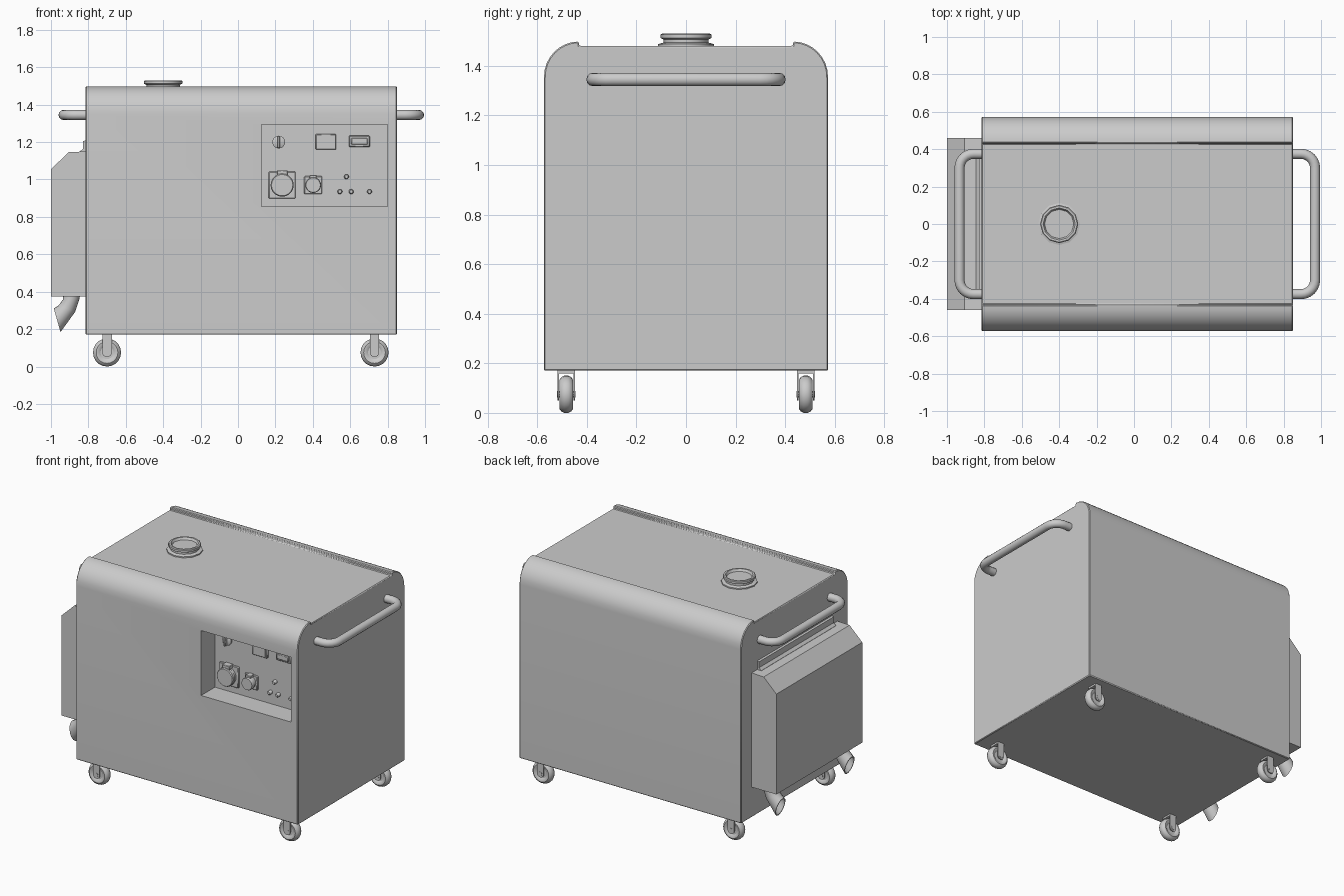
import bpy, bmesh, math
from mathutils import Vector, Matrix

if "Cube" in bpy.data.objects:
    bpy.data.objects.remove(bpy.data.objects["Cube"])


def finish(name, bm, angle=35):
    bmesh.ops.recalc_face_normals(bm, faces=bm.faces)
    me = bpy.data.meshes.new(name)
    bm.to_mesh(me)
    bm.free()
    ob = bpy.data.objects.new(name, me)
    bpy.context.collection.objects.link(ob)
    bpy.ops.object.select_all(action='DESELECT')
    bpy.context.view_layer.objects.active = ob
    ob.select_set(True)
    bpy.ops.object.shade_smooth_by_angle(angle=math.radians(angle))
    return ob


def bevel(ob, width, segments=1):
    m = ob.modifiers.new("bevel", 'BEVEL')
    m.width, m.segments, m.limit_method = width, segments, 'ANGLE'
    return ob


def box(name, x, y, z, bev=0):
    bm = bmesh.new()
    bmesh.ops.create_cube(bm, size=1)
    for v in bm.verts:
        v.co = [a + (b - a) * (c + 0.5) for (a, b), c in zip((x, y, z), v.co)]
    ob = finish(name, bm)
    return bevel(ob, bev) if bev else ob


def extrude(name, pts, vec):
    bm = bmesh.new()
    f = bm.faces.new([bm.verts.new(p) for p in pts])
    r = bmesh.ops.extrude_face_region(bm, geom=[f])
    moved = [g for g in r['geom'] if isinstance(g, bmesh.types.BMVert)]
    bmesh.ops.translate(bm, verts=moved, vec=vec)
    return finish(name, bm)


def lathe(name, prof, loc, axis, n):
    """Spin (radius, height) pairs about an axis, closing both ends."""
    bm = bmesh.new()
    rot = Vector((0, 0, 1)).rotation_difference(Vector(axis)).to_matrix()
    rings = [[bm.verts.new(Vector(loc) + rot @ Vector(
        (r * math.cos(2 * math.pi * i / n), r * math.sin(2 * math.pi * i / n), h)))
        for i in range(n)] for r, h in prof]
    for a, b in zip(rings, rings[1:]):
        for i in range(n):
            bm.faces.new((a[i], a[(i + 1) % n], b[(i + 1) % n], b[i]))
    bm.faces.new(rings[0])
    bm.faces.new(rings[-1])
    return finish(name, bm)


def tube(name, pts, r, n=12):
    """Sweep a round section along a path with mitred joints."""
    bm = bmesh.new()
    pts = [Vector(p) for p in pts]
    rings = []
    for i, p in enumerate(pts):
        t = (pts[min(i + 1, len(pts) - 1)] - pts[max(i - 1, 0)]).normalized()
        u = Vector((0, 0, 1))
        w = t.cross(u).normalized()
        rings.append([bm.verts.new(p + r * (math.cos(a) * w + math.sin(a) * u))
                      for a in (2 * math.pi * k / n for k in range(n))])
    for a, b in zip(rings, rings[1:]):
        for i in range(n):
            bm.faces.new((a[i], a[(i + 1) % n], b[(i + 1) % n], b[i]))
    bm.faces.new(rings[0])
    bm.faces.new(rings[-1])
    return finish(name, bm, 50)


# Housing: rounded shoulders with small lips either side of the sunken lid
half = [(0.573, 0.17), (0.573, 1.35)]
half += [(0.433 + 0.14 * math.cos(a), 1.355 + 0.143 * math.sin(a))
         for a in (math.pi / 2 * k / 8 for k in range(1, 9))]
half += [(0.43, 1.48)]
prof = half + [(-y, z) for y, z in reversed(half)]
housing = extrude("housing", [(-0.815, y, z) for y, z in prof], (1.665, 0, 0))
bevel(housing, 0.005)

# Control panel recess
cutter = box("recess_cutter", (0.125, 0.8), (-0.7, -0.425), (0.855, 1.295))
cut = housing.modifiers.new("recess", 'BOOLEAN')
cut.object, cut.operation, cut.solver = cutter, 'DIFFERENCE', 'EXACT'
bpy.context.view_layer.objects.active = housing
for m in list(housing.modifiers):
    bpy.ops.object.modifier_apply(modifier=m.name)
bpy.data.objects.remove(cutter)

# Controls on the recessed panel
P = -0.425
FRONT = (0, -1, 0)
lathe("selector_dial", [(0.034, -0.005), (0.034, 0.01), (0.028, 0.014)], (0.218, P, 1.2), FRONT, 20)
box("selector_grip", (0.211, 0.225), (P - 0.035, P), (1.168, 1.232), 0.003)
box("meter", (0.415, 0.525), (P - 0.015, P + 0.01), (1.16, 1.243), 0.004)
box("meter_window", (0.425, 0.515), (P - 0.019, P), (1.172, 1.233))
box("breaker", (0.593, 0.705), (P - 0.02, P + 0.01), (1.174, 1.234), 0.004)
box("breaker_switch", (0.605, 0.693), (P - 0.028, P), (1.186, 1.222), 0.004)
for name, cx, s, r in (("large_socket", 0.236, 0.072, 0.062), ("small_socket", 0.402, 0.048, 0.042)):
    box(name + "_plate", (cx - s, cx + s), (P - 0.012, P + 0.01), (0.97 - s, 0.97 + s), 0.004)
    lathe(name + "_cover", [(r * 0.9, 0), (r * 0.9, 0.03), (r, 0.03), (r, 0.05), (r * 0.92, 0.056)],
          (cx, P, 0.97), FRONT, 20)
    box(name + "_hinge", (cx - r * 0.45, cx + r * 0.45), (P - 0.045, P),
        (0.97 + r * 0.85, 0.97 + r * 1.28), 0.003)
for i, (x, z) in enumerate(((0.58, 1.015), (0.545, 0.935), (0.605, 0.935), (0.703, 0.935))):
    lathe(f"terminal_{i}", [(0.013, -0.005), (0.013, 0.02), (0.009, 0.026)], (x, P, z), FRONT, 12)

# Fuel cap, dished on top
lathe("fuel_cap", [(0.112, 1.475), (0.112, 1.488), (0.09, 1.494), (0.09, 1.506), (0.102, 1.512),
                   (0.102, 1.526), (0.097, 1.53), (0.086, 1.53), (0.078, 1.515)],
      (-0.4, 0, 0), (0, 0, 1), 12)

# Exhaust box on the left end, with a mounting flange
extrude("exhaust_box", [(x, -0.46, z) for x, z in (
    (-0.81, 0.375), (-1.0, 0.375), (-1.0, 1.055), (-0.905, 1.146), (-0.81, 1.15))], (0, 0.92, 0))
extrude("exhaust_flange", [(x, -0.4, z) for x, z in (
    (-0.81, 1.1), (-0.845, 1.1), (-0.845, 1.15), (-0.828, 1.165), (-0.828, 1.205), (-0.81, 1.21))],
    (0, 0.8, 0))

# Two bent exhaust outlets with slanted open ends
for side, y in (("front", -0.37), ("back", 0.37)):
    bm = bmesh.new()
    n = 16
    sections = [((-0.888, 0.40), (0.045, 0)), ((-0.892, 0.36), (0.045, 0.004)),
                ((-0.915, 0.31), (0.044, -0.018)), ((-0.967, 0.247), (0.018, -0.063))]
    outer, inner = [], []
    for store, k in ((outer, 1), (inner, 0.88)):
        for (cx, cz), (dx, dz) in sections:
            store.append([bm.verts.new((cx + k * dx * math.cos(a), y + k * 0.048 * math.sin(a),
                                        cz + k * dz * math.cos(a)))
                          for a in (2 * math.pi * i / n for i in range(n))])
    loops = outer + inner[::-1]
    for a, b in zip(loops, loops[1:]):
        for i in range(n):
            bm.faces.new((a[i], a[(i + 1) % n], b[(i + 1) % n], b[i]))
    bm.faces.new(loops[0])
    bm.faces.new(loops[-1])
    finish(side + "_exhaust_outlet", bm, 40)

# Bent-tube handles on both ends
for name, x0, x1 in (("left_handle", -0.8, -0.933), ("right_handle", 0.84, 0.968)):
    s, R = (1 if x1 > x0 else -1), 0.075
    arc = [(x1 - s * R + s * R * math.sin(a), -0.375 + R - R * math.cos(a), 1.345)
           for a in (math.pi / 2 * k / 6 for k in range(7))]
    path = [(x0, -0.375, 1.345)] + arc
    tube(name, path + [(x, -y, z) for x, y, z in reversed(path)], 0.027)

# Casters: tyre with hub, forked plates and mounting pad
for xn, x in (("left", -0.7), ("right", 0.73)):
    for yn, y in (("front", -0.483), ("back", 0.483)):
        n = f"{xn}_{yn}_caster"
        lathe(n + "_wheel", [(0.035, -0.018), (0.048, -0.027), (0.058, -0.028), (0.069, -0.02),
                             (0.075, -0.008), (0.075, 0.008), (0.069, 0.02), (0.058, 0.028),
                             (0.048, 0.027), (0.035, 0.018)], (x, y, 0.075), (0, 1, 0), 20)
        lathe(n + "_axle", [(0.014, -0.038), (0.014, 0.038)], (x, y, 0.075), (0, 1, 0), 10)
        arc = [(x + 0.025 * math.cos(a), 0.075 + 0.025 * math.sin(a))
               for a in (math.pi + math.pi * k / 8 for k in range(9))]
        outline = [(x - 0.025, 0.166)] + arc + [(x + 0.025, 0.166)]
        for k, o in enumerate((-0.036, 0.03)):
            extrude(f"{n}_fork_{k}", [(px, y + o, pz) for px, pz in outline], (0, 0.006, 0))
        box(n + "_pad", (x - 0.025, x + 0.025), (y - 0.036, y + 0.036), (0.158, 0.173))
